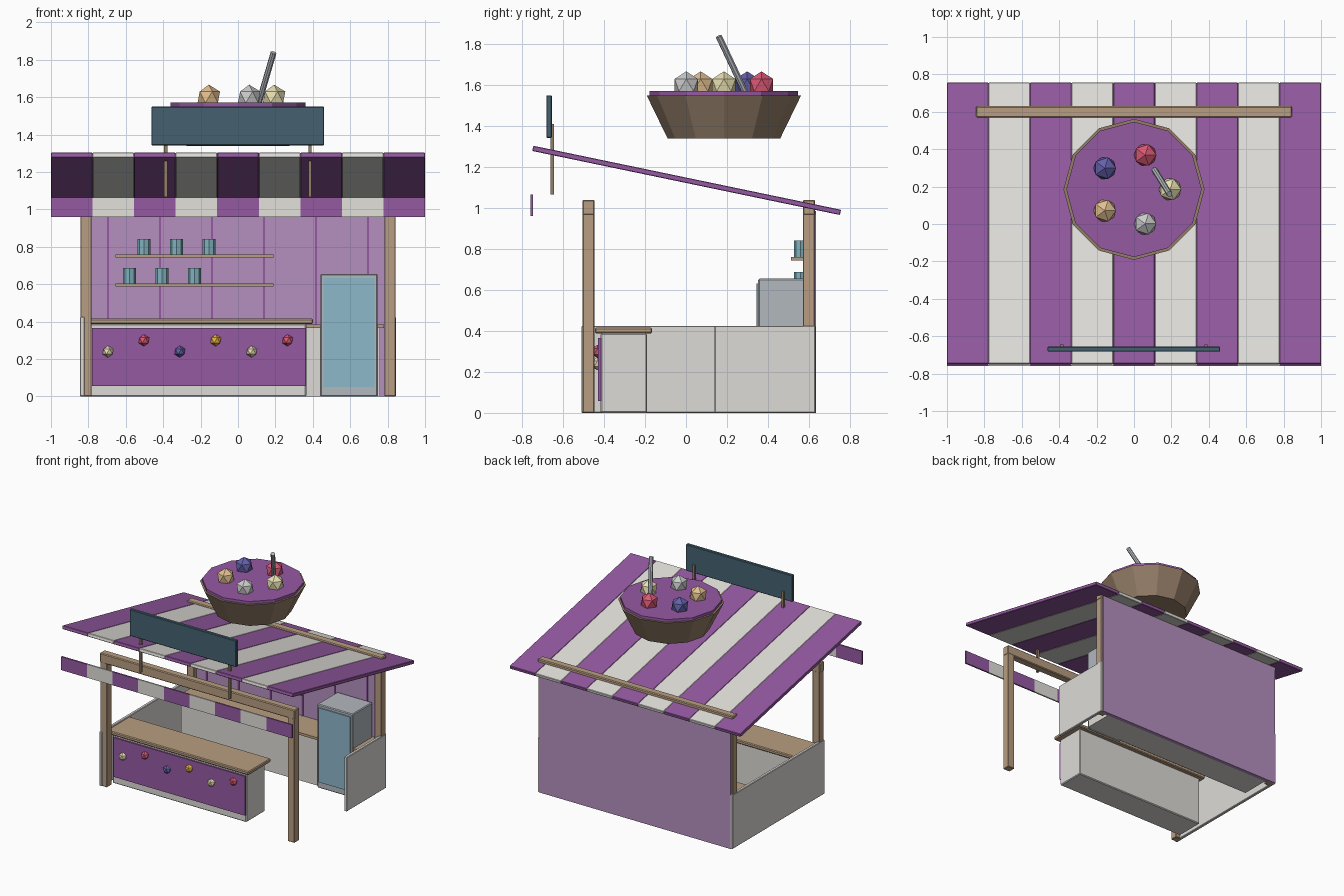
import bpy, math
from mathutils import Vector

if "Cube" in bpy.data.objects:
    bpy.data.objects.remove(bpy.data.objects["Cube"])

COLORS = {
    "purple": (0.30, 0.10, 0.36), "lilac": (0.46, 0.28, 0.53), "cream": (0.76, 0.75, 0.71),
    "white": (0.72, 0.71, 0.68), "wood": (0.48, 0.34, 0.22), "dark_wood": (0.30, 0.21, 0.14),
    "slate": (0.06, 0.12, 0.16), "glass": (0.27, 0.48, 0.60), "steel": (0.45, 0.48, 0.52),
    "jar": (0.22, 0.45, 0.52), "vanilla": (0.80, 0.74, 0.45), "berry": (0.70, 0.10, 0.18),
    "blueberry": (0.13, 0.12, 0.42), "caramel": (0.75, 0.52, 0.28), "orange": (0.80, 0.45, 0.06),
    "milk": (0.80, 0.80, 0.80),
}
mats = {}


def paint(ob, name, color):
    ob.name = name
    if color not in mats:
        mats[color] = bpy.data.materials.new(color)
        mats[color].diffuse_color = (*COLORS[color], 1)
    ob.data.materials.append(mats[color])
    return ob


def box(name, color, x, y, z, bevel=0.0):
    """Box from (min, max) ranges on each axis."""
    bpy.ops.mesh.primitive_cube_add(size=1, location=[sum(r) / 2 for r in (x, y, z)])
    ob = bpy.context.object
    ob.scale = [r[1] - r[0] for r in (x, y, z)]
    bpy.ops.object.transform_apply(location=False, rotation=False, scale=True)
    if bevel:
        m = ob.modifiers.new("bevel", "BEVEL")
        m.width, m.segments = bevel, 1
    return paint(ob, name, color)


def cone(name, color, r1, r2, h, loc, sides):
    bpy.ops.mesh.primitive_cone_add(vertices=sides, radius1=r1, radius2=r2, depth=h, location=loc)
    return paint(bpy.context.object, name, color)


def ball(name, color, r, loc):
    bpy.ops.mesh.primitive_ico_sphere_add(subdivisions=1, radius=r, location=loc)
    return paint(bpy.context.object, name, color)


# Frame: four posts and two cross beams
for side, s in (("left", -1), ("right", 1)):
    x = (s * 0.8125 - 0.03, s * 0.8125 + 0.03)
    box(f"front_post_{side}", "wood", x, (-0.505, -0.447), (0, 1.0), 0.004)
    box(f"back_post_{side}", "wood", x, (0.57, 0.628), (0, 1.0), 0.004)
box("front_beam", "wood", (-0.845, 0.845), (-0.506, -0.446), (0.965, 1.04), 0.006)
box("back_beam", "wood", (-0.845, 0.845), (0.57, 0.63), (0.965, 1.04), 0.006)

# Walls
box("back_wall", "lilac", (-0.83, 0.83), (0.605, 0.635), (0, 0.985))
for i in range(6):
    x = -0.695 + i * 0.278
    box(f"wall_batten_{i}", "purple", (x - 0.006, x + 0.006), (0.599, 0.607), (0.01, 0.97))
box("left_wall", "white", (-0.845, -0.82), (-0.51, 0.632), (0, 0.425), 0.004)
box("right_wall", "white", (0.82, 0.845), (0.14, 0.632), (0, 0.425), 0.004)

# Striped roof and valance
slope = math.atan2(0.31, 1.49)
w = 2 / 9
for i in range(9):
    x = (-1 + i * w, -1 + (i + 1) * w)
    color = "cream" if i % 2 else "purple"
    roof = box(f"roof_stripe_{i}", color, x, (-0.764, 0.77), (1.122, 1.148), 0.003)
    roof.rotation_euler.x = -slope
    box(f"valance_{i}", color, x, (-0.76, -0.748), (0.96, 1.065))

# Front counter
box("counter_body", "white", (-0.795, 0.365), (-0.417, -0.19), (0, 0.388), 0.006)
box("counter_panel", "purple", (-0.78, 0.362), (-0.43, -0.415), (0.057, 0.365))
box("counter_top", "wood", (-0.83, 0.402), (-0.445, -0.165), (0.388, 0.416), 0.006)
for i, c in enumerate(("vanilla", "berry", "blueberry", "orange", "vanilla", "berry")):
    ball(f"counter_ball_{i}", c, 0.032, (-0.695 + i * 0.192, -0.432, 0.30 if i % 2 else 0.24))

# Back counter and fridge
box("back_counter", "white", (-0.76, 0.76), (0.38, 0.605), (0, 0.366))
box("back_counter_top", "wood", (-0.78, 0.78), (0.362, 0.605), (0.366, 0.385))
box("fridge_body", "steel", (0.44, 0.747), (0.352, 0.6), (0, 0.655), 0.006)
box("fridge_door", "glass", (0.457, 0.73), (0.344, 0.354), (0.05, 0.632))

# Shelves with jars
for name, z, x0 in (("upper", 0.76, -0.503), ("lower", 0.605, -0.58)):
    box(f"{name}_shelf", "wood", (-0.655, 0.19), (0.513, 0.605), (z - 0.016, z))
    for i in range(3):
        cone(f"{name}_jar_{i}", "jar", 0.034, 0.034, 0.082, (x0 + i * 0.174, 0.56, z + 0.041), 8)

# Sign board on two stakes
box("sign_board", "slate", (-0.463, 0.461), (-0.682, -0.655), (1.342, 1.55), 0.004)
for side, x in (("left", -0.387), ("right", 0.385)):
    box(f"sign_stake_{side}", "dark_wood", (x - 0.009, x + 0.009), (-0.662, -0.644), (1.067, 1.41))

# Giant bowl with scoops and spoon
cy = 0.185
cone("bowl", "dark_wood", 0.275, 0.377, 0.21, (0, cy, 1.445), 12)
cone("bowl_filling", "purple", 0.362, 0.362, 0.022, (0, cy, 1.56), 12)
for i, c in enumerate(("vanilla", "berry", "blueberry", "caramel", "milk")):
    a = math.radians(72 * i)
    ball(f"scoop_{i}", c, 0.067, (0.193 * math.cos(a), cy + 0.193 * math.sin(a), 1.60))
low, high = Vector((0.10, 0.305, 1.53)), Vector((0.19, 0.16, 1.838))
spoon = cone("spoon_handle", "steel", 0.016, 0.016, (high - low).length, (low + high) / 2, 8)
spoon.rotation_euler = (high - low).to_track_quat("Z", "Y").to_euler()

for m in bpy.data.materials:
    if m.users and not m.is_grease_pencil:
        m.use_nodes = True
        m.node_tree.nodes["Principled BSDF"].inputs["Base Color"].default_value = m.diffuse_color
